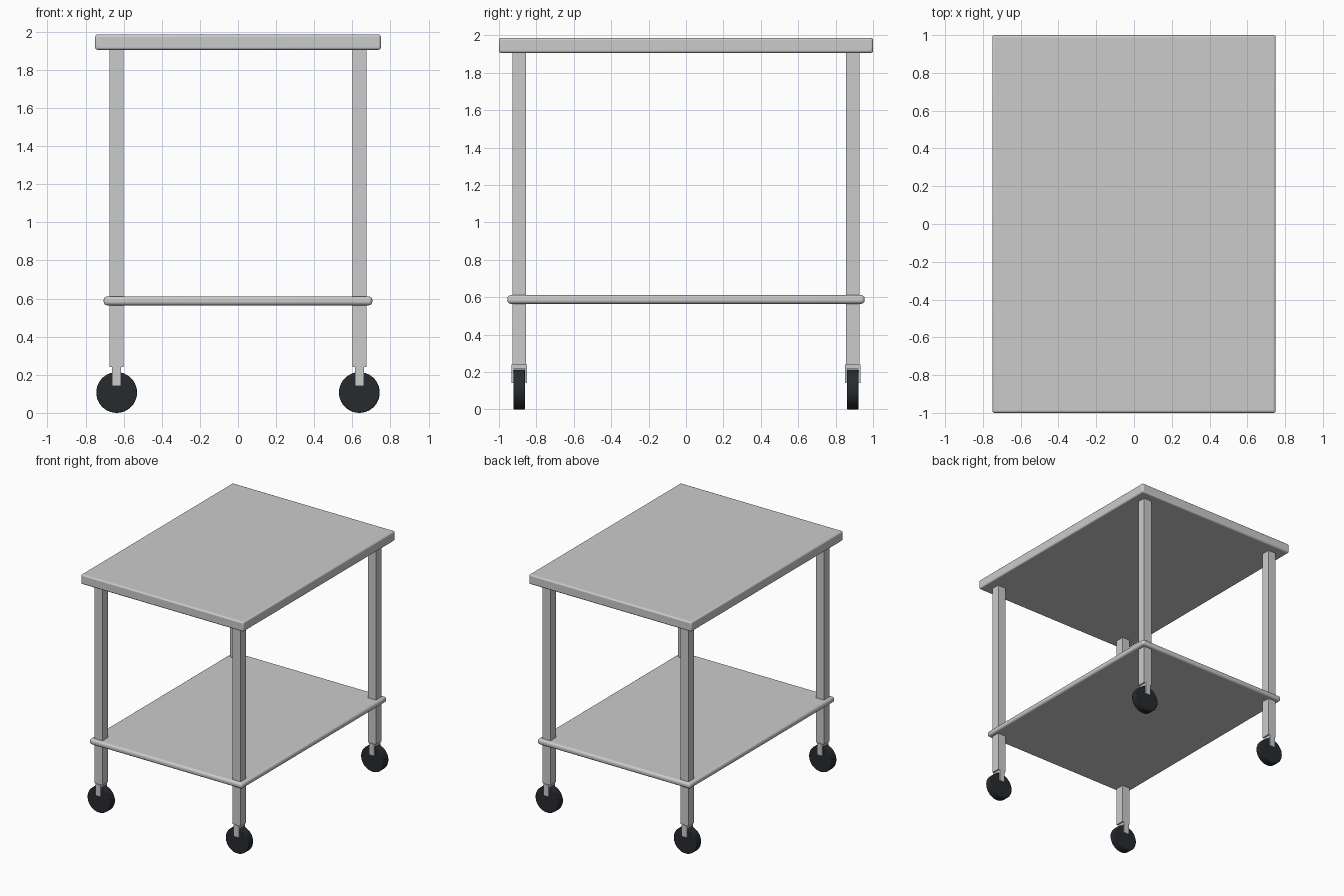
import bpy, math

if "Cube" in bpy.data.objects:
    bpy.data.objects.remove(bpy.data.objects["Cube"])

LEG_X, LEG_Y = 0.637, 0.891


def finish(obj, name, bevel, segments):
    obj.name = name
    bpy.ops.object.transform_apply(location=False, rotation=True, scale=True)
    if bevel:
        mod = obj.modifiers.new("Bevel", 'BEVEL')
        mod.width = bevel
        mod.segments = segments
        mod.limit_method = 'ANGLE'
        bpy.ops.object.shade_smooth_by_angle(angle=math.radians(40))
    return obj


def box(name, center, size, bevel=0.0, segments=3):
    bpy.ops.mesh.primitive_cube_add(size=1, location=center)
    obj = bpy.context.object
    obj.scale = size
    return finish(obj, name, bevel, segments)


rubber = bpy.data.materials.new("black_rubber")
rubber.diffuse_color = (0.02, 0.024, 0.028, 1)
rubber.use_nodes = True
rubber.node_tree.nodes["Principled BSDF"].inputs["Base Color"].default_value = rubber.diffuse_color

# Table top and lower shelf
box("table_top", (0, 0, 1.946), (1.5, 2.0, 0.08), 0.012)
box("lower_shelf", (0, 0, 0.588), (1.41, 1.91, 0.046), 0.018, 4)

for sx, side in ((-1, "left"), (1, "right")):
    for sy, end in ((-1, "front"), (1, "back")):
        x, y = sx * LEG_X, sy * LEG_Y
        tag = f"{end}_{side}"
        # Square leg
        box(f"{tag}_leg", (x, y, 1.075), (0.073, 0.072, 1.67))
        # Caster fork: crown and two cheek plates
        box(f"{tag}_fork_crown", (x, y, 0.228), (0.048, 0.082, 0.024))
        for s, label in ((-1, "outer"), (1, "inner")):
            box(f"{tag}_{label}_fork_plate", (x, y + s * 0.0365, 0.187),
                (0.048, 0.009, 0.09))
        # Wheel
        bpy.ops.mesh.primitive_cylinder_add(
            vertices=40, radius=0.107, depth=0.062,
            location=(x, y, 0.107), rotation=(math.pi / 2, 0, 0))
        wheel = finish(bpy.context.object, f"{tag}_wheel", 0.006, 2)
        wheel.data.materials.append(rubber)
